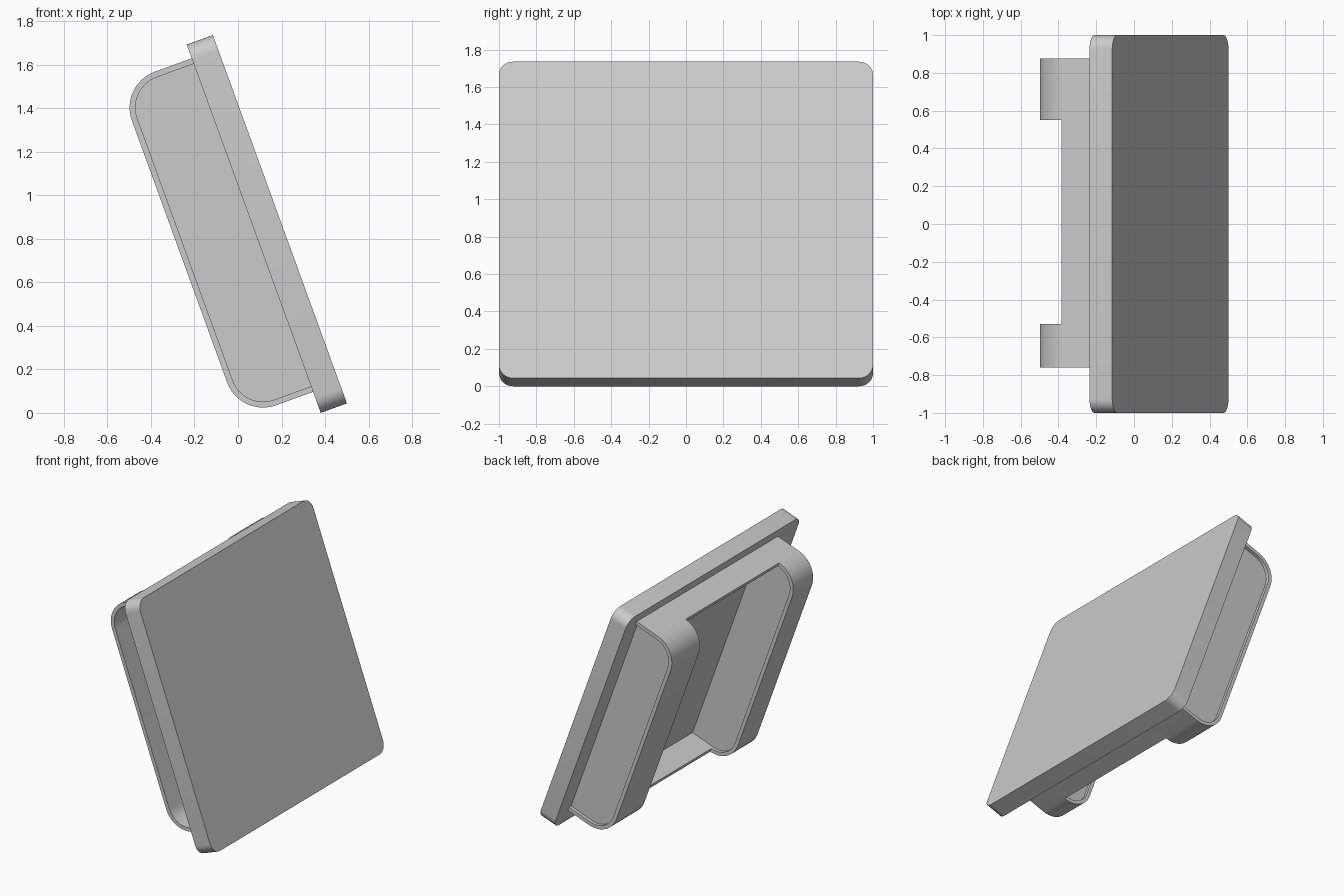
import bpy, bmesh
from math import sin, cos, pi, radians
from mathutils import Vector

if "Cube" in bpy.data.objects:
    bpy.data.objects.remove(bpy.data.objects["Cube"])

TILT = radians(20)
UP = Vector((-sin(TILT), 0, cos(TILT)))      # along the panel, upward
BACK = Vector((-cos(TILT), 0, -sin(TILT)))   # out of the panel's rear face
SIDE = Vector((0, 1, 0))
ORIGIN = Vector((0.38, 0, 0))                # rear bottom edge of the panel

U0, U1 = 0.103, 1.733     # lower and upper limits of the rear housing
DEPTH, RAD, WALL = 0.356, 0.175, 0.027


def prism(name, points, axis_a, axis_b, axis_c, c0, c1):
    """Extrude a 2D outline (axis_a, axis_b) from c0 to c1 along axis_c."""
    bm = bmesh.new()
    base = [bm.verts.new(ORIGIN + axis_a * a + axis_b * b + axis_c * c0) for a, b in points]
    face = bm.faces.new(base)
    new = bmesh.ops.extrude_face_region(bm, geom=[face])["geom"]
    bmesh.ops.translate(bm, vec=axis_c * (c1 - c0),
                        verts=[g for g in new if isinstance(g, bmesh.types.BMVert)])
    bmesh.ops.recalc_face_normals(bm, faces=bm.faces)
    mesh = bpy.data.meshes.new(name)
    bm.to_mesh(mesh)
    bm.free()
    obj = bpy.data.objects.new(name, mesh)
    bpy.context.collection.objects.link(obj)
    bpy.context.view_layer.objects.active = obj
    obj.select_set(True)
    bpy.ops.object.shade_smooth_by_angle(angle=radians(30))
    obj.select_set(False)
    return obj


def arc(ca, cb, r, start, end, n=12):
    return [(ca + r * cos(start + (end - start) * i / n),
             cb + r * sin(start + (end - start) * i / n)) for i in range(n + 1)]


def u_outline(inset):
    """Open housing profile: flat sides with two rounded rear corners."""
    lo, hi, r, d = U0 + inset, U1 - inset, RAD - inset, DEPTH - inset
    return ([(hi, 0)] + arc(hi - r, d - r, r, 0, pi / 2)
            + arc(lo + r, d - r, r, pi / 2, pi) + [(lo, 0)])


# Front panel: rounded slab
R = 0.075
H = 1.8
slab = (arc(1 - R, R, R, -pi / 2, 0, 8) + arc(1 - R, H - R, R, 0, pi / 2, 8)
        + arc(R - 1, H - R, R, pi / 2, pi, 8) + arc(R - 1, R, R, pi, 1.5 * pi, 8))
prism("front_panel", slab, SIDE, UP, BACK, -0.128, 0)

# Two rear pods: thin wrapped rim with a side plate set just inside the +y edge
inner = u_outline(WALL)
rim = u_outline(0) + inner[::-1]
for label, y0, y1 in (("left", -0.76, -0.53), ("right", 0.55, 0.875)):
    prism(f"{label}_pod_rim", rim, UP, BACK, SIDE, y0, y1)
    prism(f"{label}_pod_plate", inner, UP, BACK, SIDE, y1 - 0.045, y1 - 0.025)

# Flat shelves joining the pods at top and bottom
for label, lo in (("top", U1 - WALL), ("bottom", U0)):
    shelf = [(lo, 0), (lo + WALL, 0), (lo + WALL, DEPTH - RAD), (lo, DEPTH - RAD)]
    prism(f"{label}_shelf", shelf, UP, BACK, SIDE, -0.53, 0.55)
